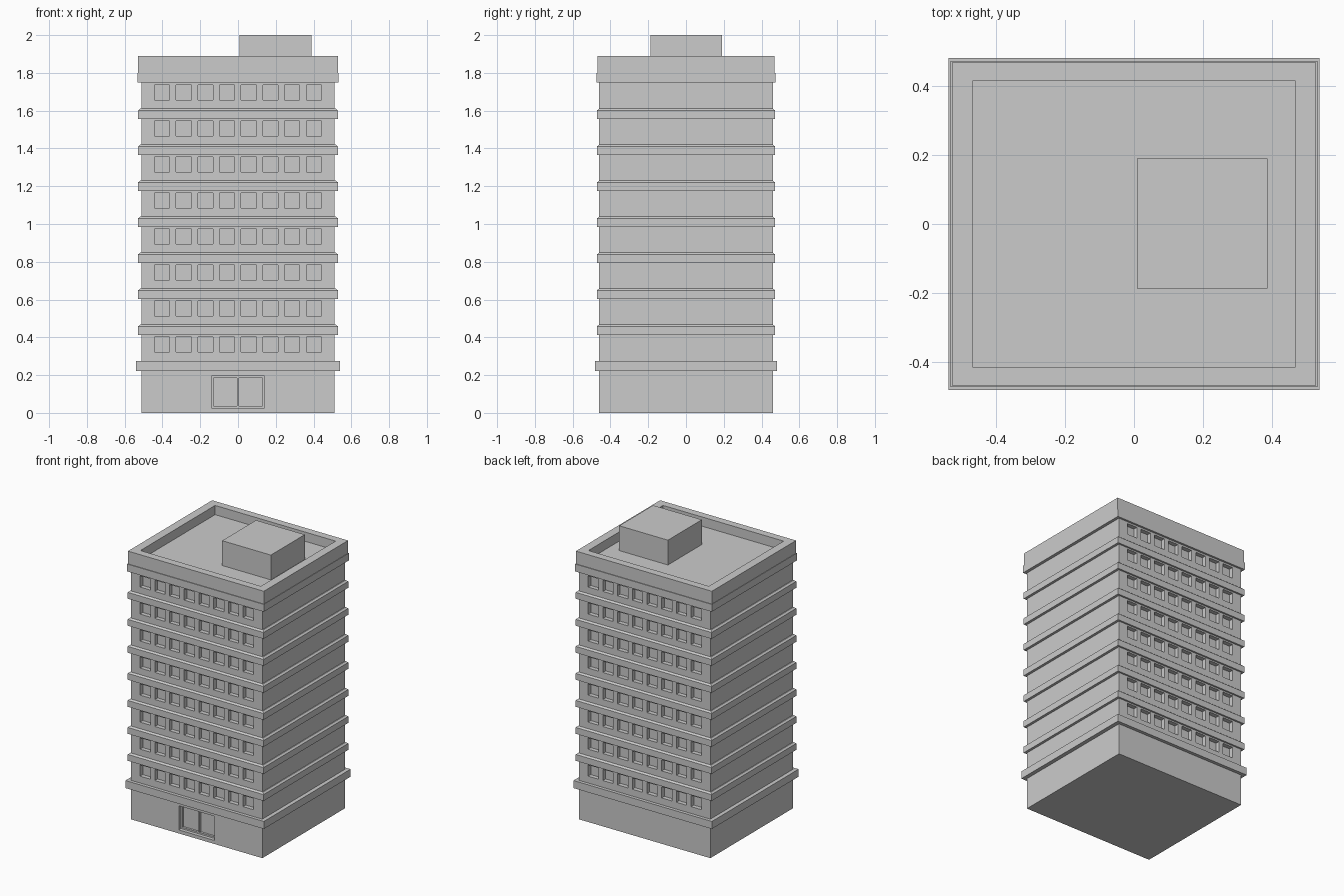
import bpy, bmesh

if "Cube" in bpy.data.objects:
    bpy.data.objects.remove(bpy.data.objects["Cube"])

HX, HY = 0.512, 0.46       # half size of the tower body
FLOORS, PITCH = 8, 0.1905  # window storeys


def add_box(bm, x0, x1, y0, y1, z0, z1, slope=0.0):
    """Add a box; slope pulls the top edges inward."""
    b = [bm.verts.new(p) for p in ((x0, y0, z0), (x1, y0, z0), (x1, y1, z0), (x0, y1, z0))]
    s = slope
    t = [bm.verts.new(p) for p in ((x0 + s, y0 + s, z1), (x1 - s, y0 + s, z1),
                                   (x1 - s, y1 - s, z1), (x0 + s, y1 - s, z1))]
    bm.faces.new(b[::-1])
    bm.faces.new(t)
    for i in range(4):
        j = (i + 1) % 4
        bm.faces.new((b[i], b[j], t[j], t[i]))


def make(name, boxes):
    bm = bmesh.new()
    for b in boxes:
        add_box(bm, *b)
    me = bpy.data.meshes.new(name)
    bm.to_mesh(me)
    bm.free()
    ob = bpy.data.objects.new(name, me)
    bpy.context.collection.objects.link(ob)
    return ob


def slab(hx, hy, z0, z1, slope=0.0):
    return (-hx, hx, -hy, hy, z0, z1, slope)


# Tower body with recessed windows front and back, and a door recess
body = make("tower_body", [slab(HX, HY, 0, 1.77)])
cuts = []
for f in range(FLOORS):
    z = 0.323 + f * PITCH
    for i in range(8):
        x = -0.402 + i * 0.1148
        for y0, y1 in ((-HY - 0.1, -HY + 0.03), (HY - 0.03, HY + 0.1)):
            cuts.append((x - 0.04, x + 0.04, y0, y1, z, z + 0.079))
cuts.append((-0.14, 0.14, -HY - 0.1, -HY + 0.04, 0.025, 0.195))
cutter = make("window_cutter", cuts)
cutter.hide_render = True
cutter.hide_viewport = True
cutter.display_type = 'WIRE'
mod = body.modifiers.new("windows", 'BOOLEAN')
mod.operation = 'DIFFERENCE'
mod.solver = 'EXACT'
mod.object = cutter

# Entrance frame around two door panels
ya, yb = -HY + 0.025, -HY + 0.045
make("door_frame", [
    (-0.14, -0.13, ya, yb, 0.025, 0.195),
    (0.13, 0.14, ya, yb, 0.025, 0.195),
    (-0.005, 0.005, ya, yb, 0.036, 0.184),
    (-0.13, 0.13, ya, yb, 0.025, 0.036),
    (-0.13, 0.13, ya, yb, 0.184, 0.195)])

# Wide ledge over the ground floor
make("ground_ledge", [slab(0.54, 0.483, 0.222, 0.275)])

# Storey ledges with a small sloped cap
ledges = []
for f in range(1, FLOORS):
    z = 0.222 + f * PITCH
    ledges.append(slab(0.53, 0.472, z, z + 0.045))
    ledges.append(slab(0.53, 0.472, z + 0.045, z + 0.055, 0.012))
make("storey_ledges", ledges)

# Top ledge, roof deck and parapet walls
make("top_ledge", [slab(0.533, 0.474, 1.748, 1.80)])
make("roof_deck", [slab(0.50, 0.44, 1.79, 1.825)])
px, py, ix, iy = 0.53, 0.469, 0.47, 0.416
make("parapet", [
    (-px, px, -py, -iy, 1.80, 1.89),
    (-px, px, iy, py, 1.80, 1.89),
    (-px, -ix, -iy, iy, 1.80, 1.89),
    (ix, px, -iy, iy, 1.80, 1.89)])

# Rooftop machine room
make("rooftop_room", [(0.008, 0.388, -0.188, 0.19, 1.81, 2.0)])
